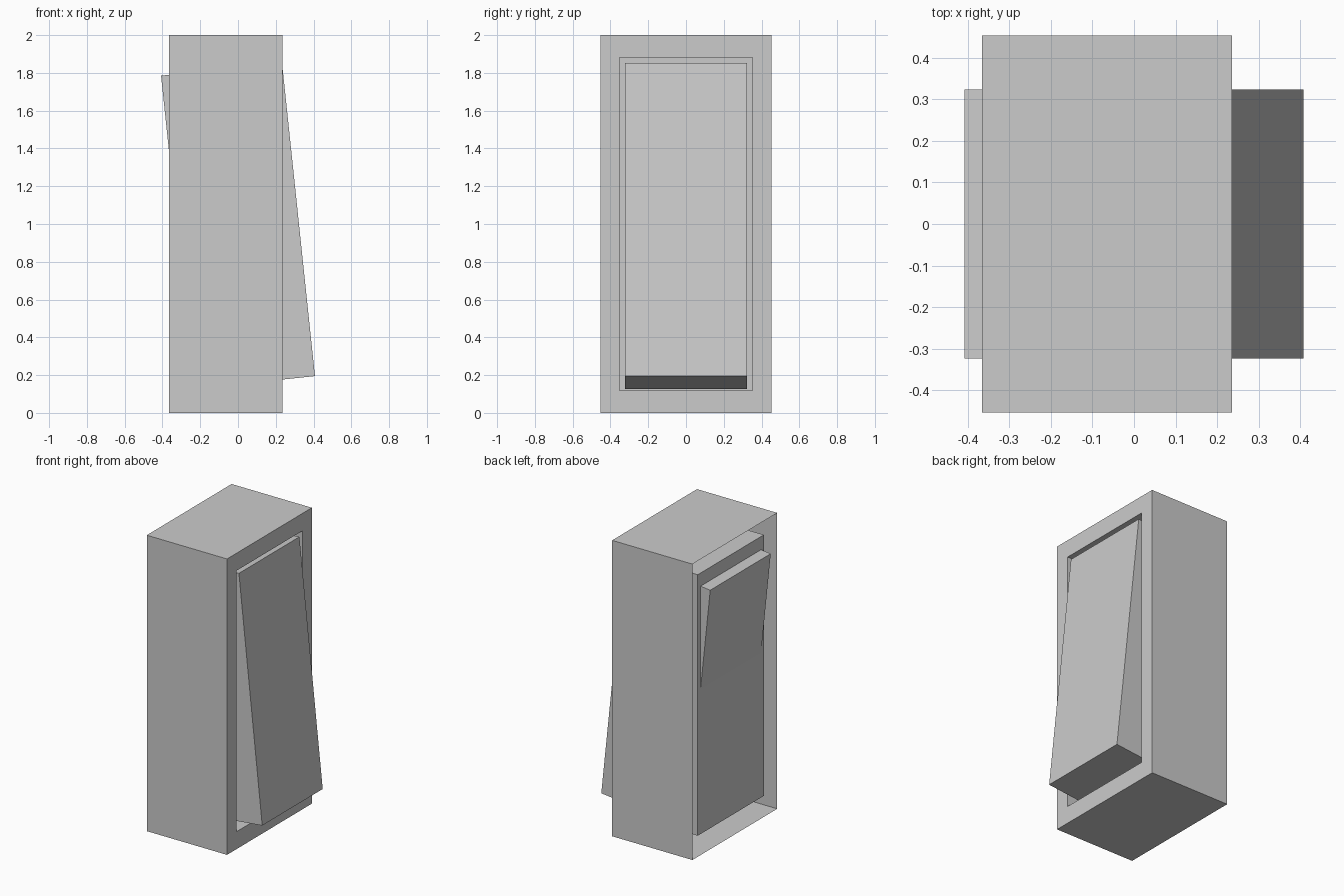
import bpy, bmesh, math
from mathutils import Matrix, Vector

if "Cube" in bpy.data.objects:
    bpy.data.objects.remove(bpy.data.objects["Cube"])


def box(name, centre, size, tilt=0.0):
    """Return an object name and a bmesh box, tilted about the y axis."""
    bm = bmesh.new()
    m = (Matrix.Translation(centre) @ Matrix.Rotation(tilt, 4, 'Y')
         @ Matrix.Diagonal((*size, 1.0)))
    bmesh.ops.create_cube(bm, size=1.0, matrix=m)
    bm.normal_update()
    return name, bm


def finish(name, bm):
    mesh = bpy.data.meshes.new(name)
    bm.to_mesh(mesh)
    bm.free()
    obj = bpy.data.objects.new(name, mesh)
    bpy.context.collection.objects.link(obj)
    return obj


# Housing: shell open at the back, with a deep pocket in its +x face
name, bm = box("switch_housing", Vector((-0.065, 0, 1)), (0.6, 0.906, 2.0))
back = min(bm.faces, key=lambda f: f.calc_center_median().x)
bmesh.ops.delete(bm, geom=[back], context='FACES_ONLY')
front = max(bm.faces, key=lambda f: f.calc_center_median().x)
bmesh.ops.inset_individual(bm, faces=[front], thickness=0.1)
for v in front.verts:
    v.co.y = math.copysign(0.353, v.co.y)
    v.co.z = 1.0 + math.copysign(0.882, v.co.z - 1.0)
pocket = bmesh.ops.extrude_discrete_faces(bm, faces=[front])["faces"][0]
bmesh.ops.translate(bm, verts=pocket.verts, vec=(-0.57, 0, 0))
finish(name, bm)

# Rocker: tilted block that pokes out of the pocket front and back
finish(*box("rocker", Vector((0, 0, 0.99)), (0.644, 0.646, 1.667), math.radians(-6)))
